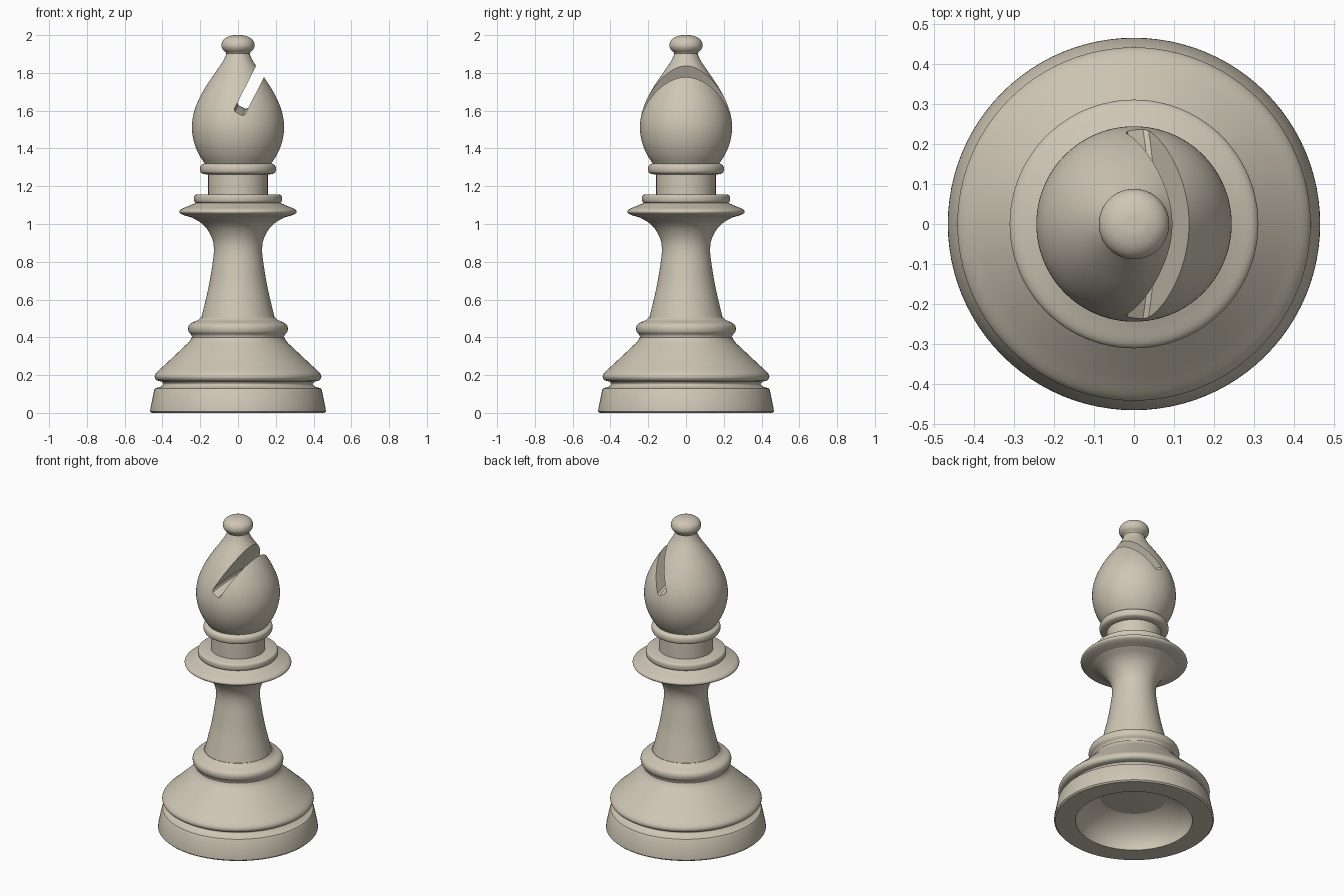
import bpy
import bmesh
import math
from mathutils import Vector

cube = bpy.data.objects.get("Cube")
if cube:
    bpy.data.objects.remove(cube)

ivory = bpy.data.materials.new("warm_ivory")
ivory.use_nodes = True
COLOUR = (0.62, 0.57, 0.465, 1)
ivory.diffuse_color = COLOUR
ivory.node_tree.nodes["Principled BSDF"].inputs["Base Color"].default_value = COLOUR

SIDES = 96


def spline(points, steps=5):
    """Smooth curve passing through every (radius, height) point."""
    pts = [Vector(p) for p in points]
    pts = [2 * pts[0] - pts[1]] + pts + [2 * pts[-1] - pts[-2]]
    out = []
    for a, b, c, d in zip(pts, pts[1:], pts[2:], pts[3:]):
        for i in range(steps):
            t = i / steps
            out.append(0.5 * (2 * b + (c - a) * t + (2 * a - 5 * b + 4 * c - d) * t ** 2
                              + (3 * b - a - 3 * c + d) * t ** 3))
    return out + [pts[-2]]


def add_object(name, bm):
    bmesh.ops.recalc_face_normals(bm, faces=bm.faces)
    mesh = bpy.data.meshes.new(name)
    bm.to_mesh(mesh)
    bm.free()
    mesh.materials.append(ivory)
    obj = bpy.data.objects.new(name, mesh)
    bpy.context.collection.objects.link(obj)
    return obj


def smooth(obj):
    bpy.ops.object.select_all(action="DESELECT")
    obj.select_set(True)
    bpy.context.view_layer.objects.active = obj
    bpy.ops.object.shade_smooth_by_angle(angle=math.radians(32))


def lathe(name, profile):
    """Closed solid of revolution; both ends run to the axis."""
    profile = [(0, profile[0][1])] + [tuple(p) for p in profile] + [(0, profile[-1][1])]
    bm = bmesh.new()
    verts = [bm.verts.new((max(r, 0), 0, z)) for r, z in profile]
    edges = [bm.edges.new(pair) for pair in zip(verts, verts[1:])]
    bmesh.ops.spin(bm, geom=verts + edges, cent=(0, 0, 0), axis=(0, 0, 1),
                   angle=math.tau, steps=SIDES, use_merge=True)
    bmesh.ops.remove_doubles(bm, verts=bm.verts, dist=0.0002)
    bmesh.ops.dissolve_degenerate(bm, edges=bm.edges, dist=0.0001)
    obj = add_object(name, bm)
    smooth(obj)
    return obj


# Foot with a domed hollow underneath
hollow = [(0.34 * math.sin(a), 0.2 * math.cos(a))
          for a in (math.pi / 2 * i / 16 for i in range(1, 17))]
lathe("foot", hollow + [(0.457, 0), (0.465, 0.008), (0.464, 0.022), (0.444, 0.12),
                        (0.438, 0.13), (0.405, 0.14)]
      + spline([(0.405, 0.14), (0.395, 0.152), (0.405, 0.167)])
      + [(0.36, 0.22)])

# Sloping base above the groove
lathe("sloping_base", [(0.39, 0.162)]
      + spline([(0.405, 0.166), (0.431, 0.173), (0.441, 0.192), (0.43, 0.215), (0.39, 0.252)])
      + spline([(0.39, 0.252), (0.31, 0.327), (0.26, 0.375), (0.245, 0.4)]))

# Rounded ring under the stem
lathe("base_ring", spline([(0.243, 0.395), (0.247, 0.412), (0.261, 0.43), (0.263, 0.455),
                           (0.25, 0.474), (0.215, 0.49), (0.197, 0.505)]))

# Slender stem flaring into the collar
lathe("stem", spline([(0.195, 0.5), (0.178, 0.57), (0.155, 0.67), (0.138, 0.77),
                      (0.128, 0.85), (0.133, 0.91), (0.158, 0.965), (0.195, 1.005),
                      (0.245, 1.035)]))

# Wide collar and the thin step on it
lathe("collar", spline([(0.243, 1.034), (0.29, 1.048), (0.31, 1.062), (0.3, 1.079),
                        (0.26, 1.096), (0.22, 1.113)]))
lathe("collar_step", spline([(0.217, 1.108), (0.23, 1.118), (0.233, 1.135), (0.23, 1.15),
                             (0.22, 1.156)]))

# Neck and the ring carrying the head
lathe("neck", [(0.158, 1.14), (0.158, 1.28)])
lathe("neck_ring", [(0.158, 1.262)]
      + spline([(0.18, 1.264), (0.196, 1.272), (0.201, 1.29), (0.196, 1.31), (0.178, 1.321)]))

# Pear-shaped head
head = lathe("head", spline([(0.172, 1.315), (0.205, 1.365), (0.232, 1.43), (0.244, 1.505),
                             (0.236, 1.58), (0.212, 1.65), (0.172, 1.725), (0.125, 1.795),
                             (0.083, 1.856), (0.064, 1.895), (0.062, 1.91)]))

# Slanted slot: a slab with a gently crowned floor
ANGLE = math.radians(63)
along = Vector((math.cos(ANGLE), 0, math.sin(ANGLE)))
across = Vector((math.sin(ANGLE), 0, -math.cos(ANGLE)))
corner = Vector((0.003, 0, 1.584))
HALF, ROUND = 0.032, 0.01
section = [(-HALF, 0.5), (-HALF, ROUND), (-HALF + ROUND, 0),
           (HALF - ROUND, 0), (HALF, ROUND), (HALF, 0.5)]
bm = bmesh.new()
rings = []
for i in range(-8, 9):
    y = 0.32 * i / 8
    crown = 0.04 * (1 - (y / 0.235) ** 2)
    rings.append([bm.verts.new(corner + across * s + along * (h + crown * (h < 0.1))
                               + Vector((0, y, 0))) for s, h in section])
for r0, r1 in zip(rings, rings[1:]):
    for k in range(len(section)):
        j = (k + 1) % len(section)
        bm.faces.new((r0[k], r0[j], r1[j], r1[k]))
bm.faces.new(rings[0])
bm.faces.new(rings[-1])
cutter = add_object("slot_cutter", bm)
cutter.hide_render = True

cut = head.modifiers.new("slot", "BOOLEAN")
cut.operation = "DIFFERENCE"
cut.solver = "EXACT"
cut.object = cutter
bpy.context.view_layer.objects.active = head
bpy.ops.object.modifier_apply(modifier=cut.name)
bpy.data.objects.remove(cutter)
smooth(head)

# Small ball on top
lathe("finial", spline([(0.06, 1.9), (0.066, 1.909), (0.081, 1.924), (0.088, 1.944),
                        (0.082, 1.968), (0.062, 1.987), (0.032, 1.998), (0.004, 2)]))
